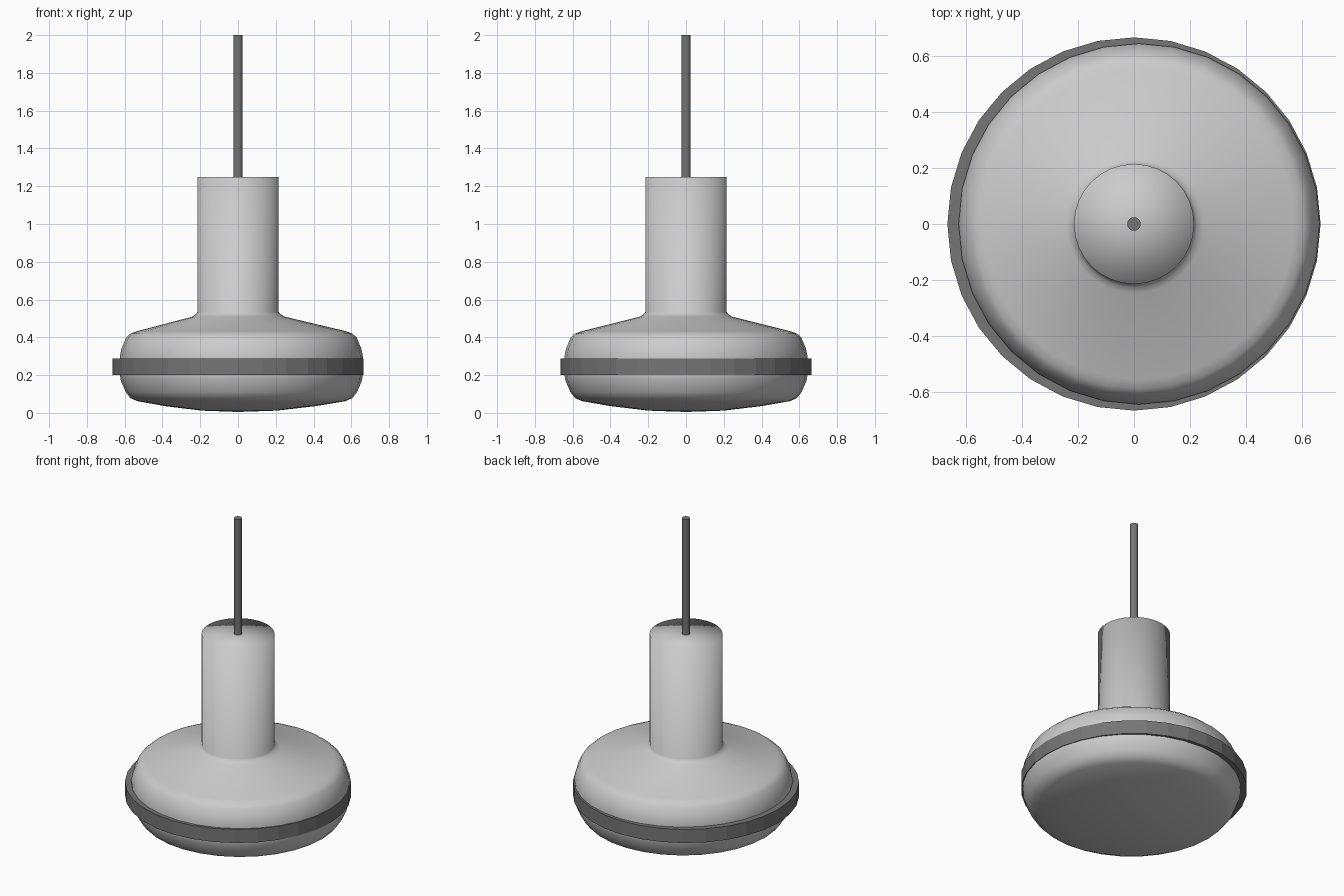
import bpy, bmesh, math

if "Cube" in bpy.data.objects:
    bpy.data.objects.remove(bpy.data.objects["Cube"])

dark = bpy.data.materials.new("dark_grey")
dark.diffuse_color = (0.18, 0.18, 0.18, 1)
dark.use_nodes = True
dark.node_tree.nodes["Principled BSDF"].inputs["Base Color"].default_value = dark.diffuse_color


def lathe(name, profile, sides, closed=False, smooth=True, material=None):
    """Turn (radius, z, x_offset) points around z; zero radius makes a pole."""
    bm = bmesh.new()
    rings = []
    for r, z, ox in profile:
        if r == 0:
            rings.append([bm.verts.new((ox, 0, z))] * sides)
        else:
            rings.append([bm.verts.new((ox + r * math.cos(2 * math.pi * i / sides),
                                        r * math.sin(2 * math.pi * i / sides), z))
                          for i in range(sides)])
    pairs = list(zip(rings, rings[1:]))
    if closed:
        pairs.append((rings[-1], rings[0]))
    for a, b in pairs:
        for i in range(sides):
            j = (i + 1) % sides
            quad = dict.fromkeys((a[i], a[j], b[j], b[i]))
            bm.faces.new(list(quad)).smooth = smooth
    bmesh.ops.recalc_face_normals(bm, faces=bm.faces)
    mesh = bpy.data.meshes.new(name)
    bm.to_mesh(mesh)
    bm.free()
    obj = bpy.data.objects.new(name, mesh)
    bpy.context.collection.objects.link(obj)
    if material:
        mesh.materials.append(material)
    return obj


# Shade with neck: one soft-shaded turned body, bowl slightly off centre in x
s = 0.018
lathe("lamp_shade", [
    (0, 0.005, 0), (0.2, 0.012, 0.006), (0.4, 0.036, 0.012), (0.55, 0.062, s),
    (0.587, 0.078, s), (0.612, 0.11, s), (0.638, 0.17, s), (0.643, 0.2, s),
    (0.643, 0.3, s), (0.635, 0.34, s), (0.61, 0.4, s), (0.587, 0.42, s),
    (0.555, 0.432, s), (0.246, 0.509, 0.003), (0.225, 0.522, 0),
    (0.214, 0.535, 0), (0.214, 1.25, 0), (0, 1.25, 0)], 32)

# Faceted trim band around the bowl
lathe("trim_band", [(0.6, 0.2, 0), (0.665, 0.2, 0), (0.665, 0.288, 0), (0.6, 0.288, 0)],
      32, closed=True, smooth=False, material=dark)

# Hanging cord
cord = lathe("cord", [(0, 1.24, 0), (0.024, 1.24, 0), (0.024, 2, 0), (0, 2, 0)],
             16, material=dark)
bpy.context.view_layer.objects.active = cord
cord.select_set(True)
bpy.ops.object.shade_smooth_by_angle()
